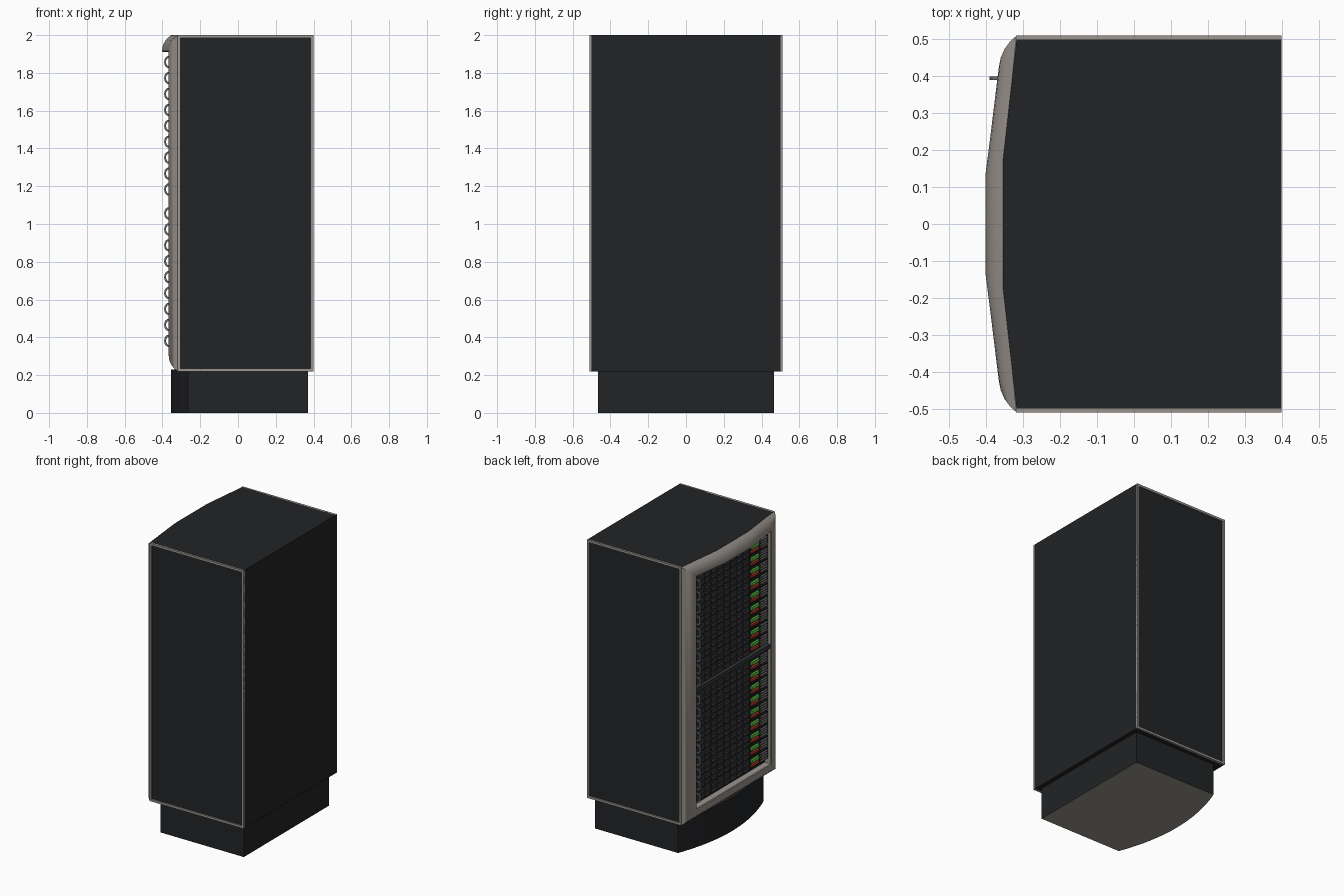
import bpy, bmesh, math

if "Cube" in bpy.data.objects:
    bpy.data.objects.remove(bpy.data.objects["Cube"])


def mat(name, r, g, b):
    m = bpy.data.materials.new(name)
    m.diffuse_color = (r, g, b, 1)
    m.use_nodes = True
    m.node_tree.nodes["Principled BSDF"].inputs["Base Color"].default_value = m.diffuse_color
    return m


BLACK = mat("black_panel", 0.016, 0.017, 0.019)
DARK = mat("dark_plastic", 0.035, 0.036, 0.04)
GREY = mat("warm_grey", 0.33, 0.30, 0.27)
STEEL = mat("steel_grey", 0.16, 0.16, 0.17)
GREEN = mat("green_light", 0.10, 0.60, 0.05)
RED = mat("red_light", 0.50, 0.04, 0.02)


def finish(bm, name, material, smooth=False):
    bmesh.ops.recalc_face_normals(bm, faces=bm.faces)
    me = bpy.data.meshes.new(name)
    bm.to_mesh(me)
    bm.free()
    ob = bpy.data.objects.new(name, me)
    bpy.context.collection.objects.link(ob)
    me.materials.append(material)
    if smooth:
        bpy.ops.object.select_all(action='DESELECT')
        ob.select_set(True)
        bpy.context.view_layer.objects.active = ob
        bpy.ops.object.shade_smooth_by_angle(angle=math.radians(40))
    return ob


def add_box(bm, x0, x1, y0, y1, z0, z1):
    vs = bmesh.ops.create_cube(bm, size=1)['verts']
    for v in vs:
        v.co = ((x0 + x1) / 2 + v.co.x * (x1 - x0),
                (y0 + y1) / 2 + v.co.y * (y1 - y0),
                (z0 + z1) / 2 + v.co.z * (z1 - z0))


def boxes(name, material, dims):
    bm = bmesh.new()
    for d in dims:
        add_box(bm, *d)
    return finish(bm, name, material)


def prism(name, material, outline, z0, z1, smooth=False):
    bm = bmesh.new()
    f = bm.faces.new([bm.verts.new((x, y, z0)) for x, y in outline])
    ext = bmesh.ops.extrude_face_region(bm, geom=[f], use_keep_orig=True)['geom']
    for v in ext:
        if isinstance(v, bmesh.types.BMVert):
            v.co.z = z1
    return finish(bm, name, material, smooth)


# plinth with bowed front and a grey underside
arc = []
for i in range(17):
    t = -1 + i / 8
    arc.append((-0.265 - 0.09 * (1 - t * t), -0.465 * t))
plinth = prism("plinth", BLACK, [(0.37, 0.465)] + arc + [(0.37, -0.465)], 0, 0.23, True)
plinth.data.materials.append(GREY)
for p in plinth.data.polygons:
    if p.normal.z < -0.9:
        p.material_index = 1

# cabinet shell and bowed top plate
boxes("cabinet_body", BLACK, [(-0.318, 0.4, -0.5, 0.5, 0.22, 1.99)])
prism("top_plate", BLACK, [(0.4, 0.5), (-0.318, 0.5), (-0.355, 0.17), (-0.355, -0.17),
                           (-0.318, -0.5), (0.4, -0.5)], 1.985, 2.0)

# grey trim around both side panels
trim = []
for s in (-1, 1):
    y0, y1 = sorted((s * 0.495, s * 0.51))
    trim += [(-0.32, 0.4, y0, y1, 1.985, 2.0), (-0.32, 0.4, y0, y1, 0.22, 0.235),
             (-0.32, -0.305, y0, y1, 0.235, 1.985), (0.385, 0.4, y0, y1, 0.235, 1.985)]
boxes("side_trim", GREY, trim)

# rounded front bezel: rings lofted from the outer edge to the window, top rail bowed
bm = bmesh.new()
stations = (-1, -0.9, -0.75, -0.55, -0.33, 0.33, 0.55, 0.75, 0.9, 1)
rings = []
for d, x in ((0, -0.318), (0.015, -0.335), (0.035, -0.35), (0.06, -0.361),
             (0.085, -0.366), (0.1, -0.367), (0.105, -0.362), (0.105, -0.315)):
    hy, zb, zt = 0.51 - d, 0.22 + 0.85 * d, 2 - 0.85 * d
    ring = [(x, hy, zb), (x, -hy, zb)]
    for s in stations:
        ring.append((x - 0.035 * min(1, (1 - abs(s)) / 0.67), hy * s, zt))
    rings.append([bm.verts.new(c) for c in ring])
n = len(rings[0])
for a, b in zip(rings, rings[1:]):
    for i in range(n):
        j = (i + 1) % n
        bm.faces.new((a[i], a[j], b[j], b[i]))
finish(bm, "front_bezel", GREY, True)

# nine server units above and nine below a divider
rows = [1.857 - 0.0843 * i for i in range(9)] + [1.056 - 0.0843 * i for i in range(9)]
plates, bays, latches, greens, reds, vents = [], [], [], [], [], []
for z in rows:
    plates.append((-0.345, -0.31, -0.4, 0.4, z - 0.039, z + 0.039))
    for c in range(8):
        y = 0.34 - c * 0.07
        for dz in (-0.019, 0.019):
            bays.append((-0.356, -0.34, y - 0.031, y + 0.031, z + dz - 0.016, z + dz + 0.016))
            latches.append((-0.359, -0.35, y + 0.012, y + 0.024, z + dz - 0.004, z + dz + 0.004))
    greens.append((-0.358, -0.34, -0.29, -0.21, z + 0.004, z + 0.026))
    reds.append((-0.358, -0.34, -0.29, -0.21, z - 0.024, z - 0.008))
    for k in range(4):
        vz = z - 0.025 + k * 0.0167
        vents.append((-0.357, -0.34, -0.385, -0.315, vz - 0.004, vz + 0.004))
boxes("server_plates", BLACK, plates)
boxes("drive_bays", DARK, bays)
boxes("drive_latches", STEEL, latches)
boxes("green_indicators", GREEN, greens)
boxes("red_indicators", RED, reds)
boxes("vent_slats", STEEL, vents)
boxes("rack_divider", DARK, [(-0.36, -0.31, -0.405, 0.405, 1.105, 1.133)])

# D-shaped pull handle at one end of each server
bm = bmesh.new()
for z in rows:
    prof = []
    for i in range(9):
        a = math.pi * (i / 8 - 0.5)
        c, s = max(0, math.cos(a)) ** 0.5, math.sin(a)
        prof.append(((-0.345 - 0.046 * c, z + 0.034 * s), (-0.345 - 0.036 * c, z + 0.024 * s)))
    loops = []
    for (ox, oz), (ix, iz) in prof:
        loops.append([bm.verts.new(p) for p in ((ox, 0.39, oz), (ox, 0.4, oz),
                                                (ix, 0.4, iz), (ix, 0.39, iz))])
    for a, b in zip(loops, loops[1:]):
        for i in range(4):
            j = (i + 1) % 4
            bm.faces.new((a[i], a[j], b[j], b[i]))
    bm.faces.new(loops[0])
    bm.faces.new(loops[-1])
finish(bm, "pull_handles", STEEL)
